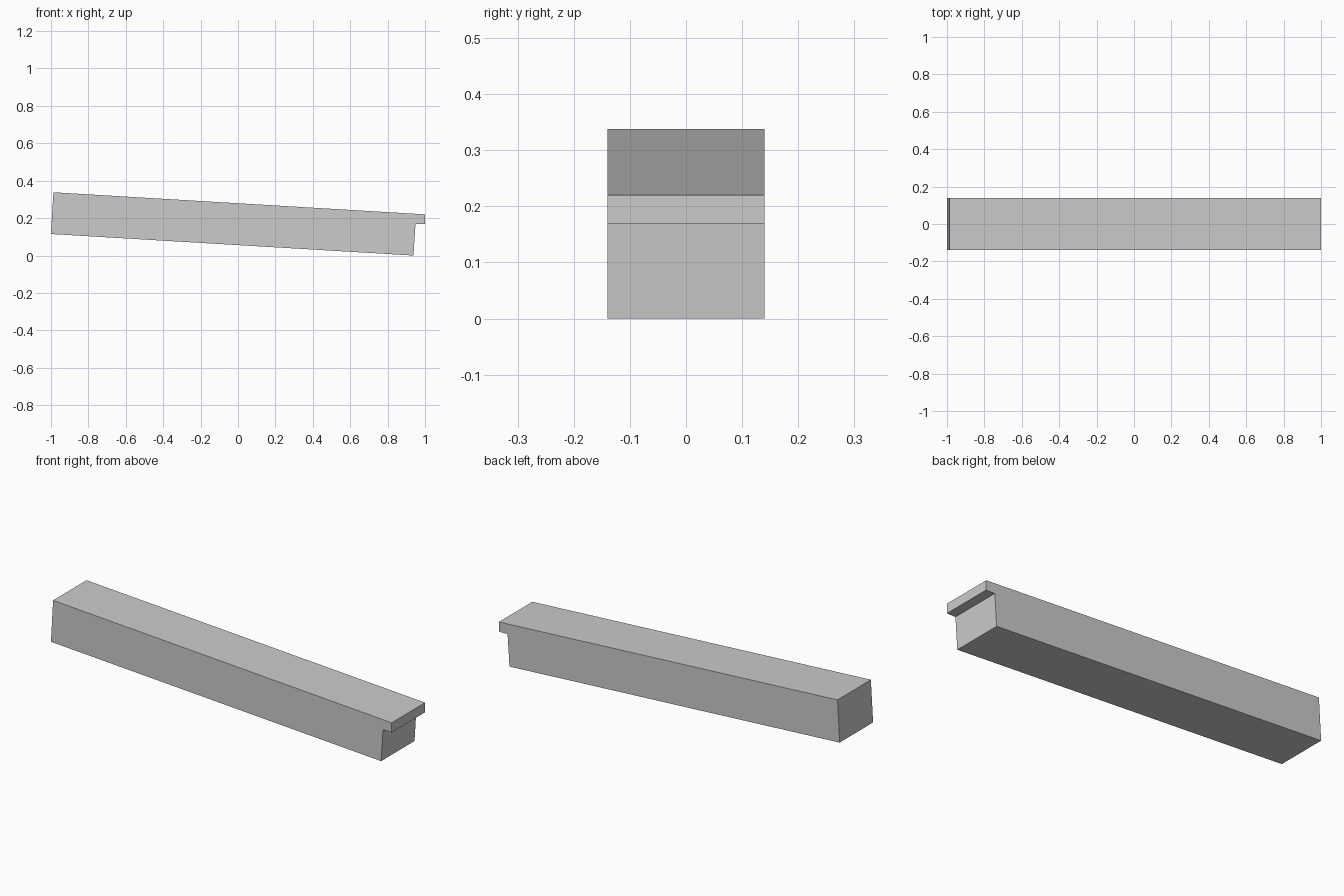
import bpy
import bmesh

if "Cube" in bpy.data.objects:
    bpy.data.objects.remove(bpy.data.objects["Cube"])

HALF_DEPTH = 0.14

# Side outline of the sloping beam with a small overhanging lip at the low end
outline = [(-1.0, 0.115), (0.938, 0.0), (0.949, 0.169),
           (1.0, 0.169), (1.0, 0.22), (-0.987, 0.338)]

grey = bpy.data.materials.new("plain_grey")
grey.diffuse_color = (0.6, 0.6, 0.6, 1.0)
grey.use_nodes = True
grey.node_tree.nodes["Principled BSDF"].inputs["Base Color"].default_value = grey.diffuse_color

# Extrude the outline across the depth
bm = bmesh.new()
side = bm.faces.new([bm.verts.new((x, -HALF_DEPTH, z)) for x, z in outline])
extruded = bmesh.ops.extrude_face_region(bm, geom=[side])
moved = [v for v in extruded["geom"] if isinstance(v, bmesh.types.BMVert)]
bmesh.ops.translate(bm, verts=moved, vec=(0, 2 * HALF_DEPTH, 0))
bmesh.ops.recalc_face_normals(bm, faces=bm.faces[:])

mesh = bpy.data.meshes.new("sloping_beam")
bm.to_mesh(mesh)
bm.free()
mesh.materials.append(grey)
beam = bpy.data.objects.new("sloping_beam", mesh)
bpy.context.collection.objects.link(beam)
